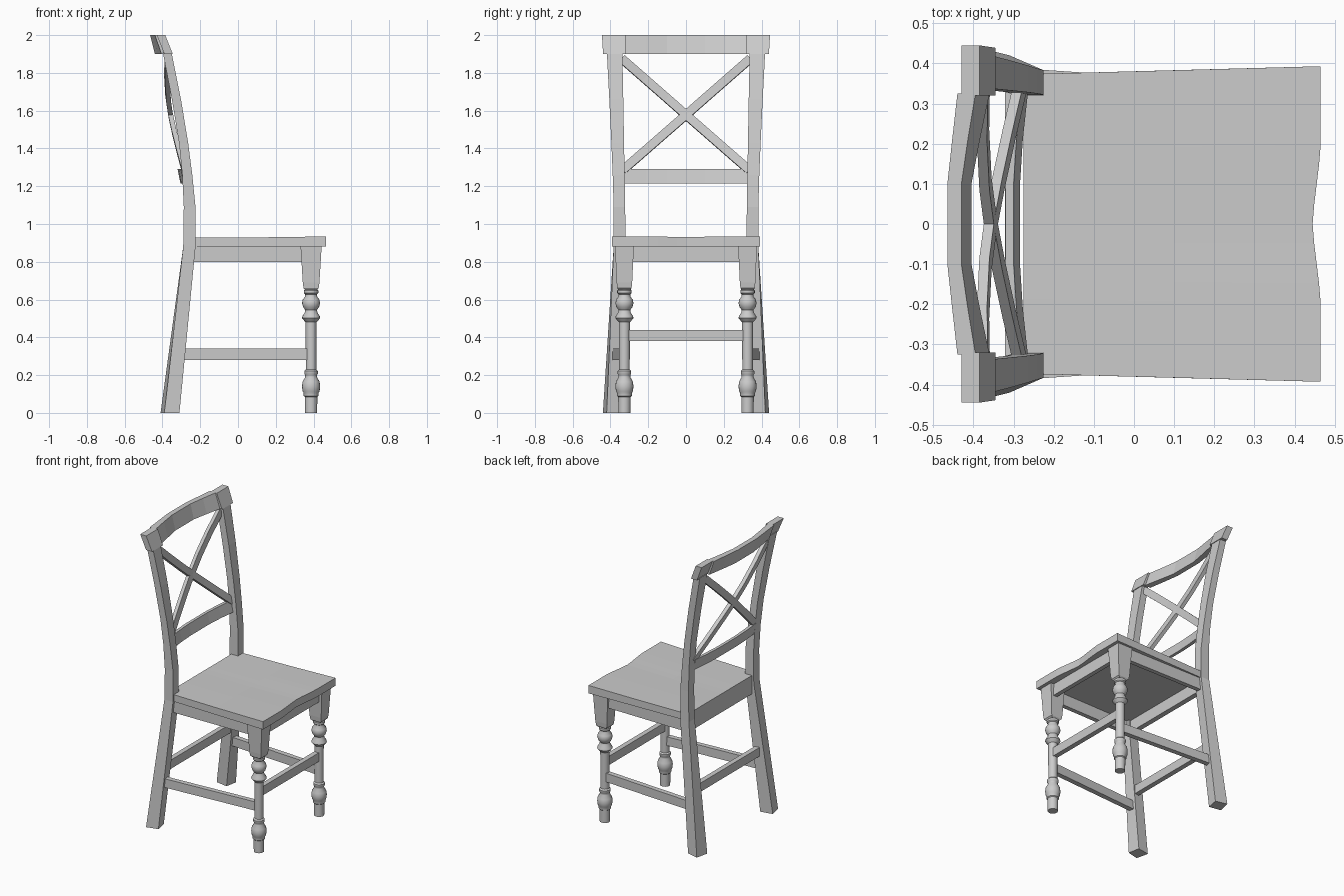
import bpy, bmesh
from math import cos, sin, pi
from mathutils import Vector

if "Cube" in bpy.data.objects:
    bpy.data.objects.remove(bpy.data.objects["Cube"])


def loft(name, rings, mirror=False, smooth=False):
    """Skin a list of equal-length rings, cap both ends, optionally mirror across y."""
    bm = bmesh.new()
    vs = [[bm.verts.new(p) for p in r] for r in rings]
    n = len(rings[0])
    for a, b in zip(vs, vs[1:]):
        for i in range(n):
            bm.faces.new((a[i], a[(i + 1) % n], b[(i + 1) % n], b[i]))
    bm.faces.new(vs[0])
    bm.faces.new(vs[-1])
    bmesh.ops.recalc_face_normals(bm, faces=bm.faces)
    me = bpy.data.meshes.new(name)
    bm.to_mesh(me)
    bm.free()
    ob = bpy.data.objects.new(name, me)
    bpy.context.collection.objects.link(ob)
    if mirror:
        m = ob.modifiers.new("mirror", 'MIRROR')
        m.use_axis = (False, True, False)
        m.use_mirror_merge = False
    if smooth:
        bpy.ops.object.select_all(action='DESELECT')
        ob.select_set(True)
        bpy.context.view_layer.objects.active = ob
        bpy.ops.object.shade_smooth_by_angle(angle=0.7)
    return ob


def rect(x0, x1, y0, y1, z):
    return [(x0, y0, z), (x1, y0, z), (x1, y1, z), (x0, y1, z)]


def bar_x(name, x0, y0, x1, y1, t, z0, z1):
    """Bar along x between two centre points, mirrored to both sides."""
    h = t / 2
    return loft(name, [[(x, y - h, z0), (x, y + h, z0), (x, y + h, z1), (x, y - h, z1)]
                       for x, y in ((x0, y0), (x1, y1))], mirror=True)


def bar_y(name, x0, x1, y, z0, z1):
    """Straight bar across the chair."""
    return loft(name, [rect(x0, x1, -y, y, z0), rect(x0, x1, -y, y, z1)])


# Rear legs, sweeping up into the back posts (slightly twisted at the floor)
leg = [[(-.41, .355, 0), (-.325, .34, 0), (-.31, .42, 0), (-.39, .44, 0)],
       rect(-.29, -.225, .32, .383, .88)]
for z, x0, x1, y0, y1 in ((1.09, -.287, -.225, .322, .383),
                          (1.26, -.295, -.242, .325, .388),
                          (1.43, -.312, -.264, .328, .395),
                          (1.66, -.35, -.302, .332, .406),
                          (1.91, -.398, -.352, .337, .419)):
    leg.append(rect(x0, x1, y0, y1, z))
loft("rear_leg", leg, mirror=True)

# Front legs: tapered square block above a turned shaft
LX, LY = .387, .326
loft("front_leg_block", [rect(LX - a, LX + a, LY - b, LY + b, z) for z, a, b in
     ((.65, .030, .030), (.66, .040, .038), (.69, .044, .041), (.885, .056, .050))], mirror=True)
profile = [(0, .032), (.085, .033), (.09, .039), (.105, .039), (.115, .045), (.14, .048),
           (.165, .045), (.19, .031), (.2, .031), (.207, .036), (.222, .036), (.23, .028),
           (.48, .029), (.487, .036), (.502, .048), (.512, .046), (.53, .034), (.545, .031),
           (.56, .042), (.58, .048), (.6, .044), (.617, .031), (.628, .031), (.634, .038),
           (.648, .038), (.655, .03)]
N = 20
loft("front_leg_turning", [[(LX + r * cos(2 * pi * i / N), LY + r * sin(2 * pi * i / N), z)
     for i in range(N)] for z, r in profile], mirror=True, smooth=True)

# Seat with hollowed front edge and a shallow dip
seat = []
for i in range(-8, 9):
    t = i / 8
    dip = max(0, 1 - (abs(t) / .5)) if abs(t) < .5 else 0
    dip = dip * dip * (3 - 2 * dip) * .5 + dip * .5
    xf = .465 - .02 * dip
    seat.append([(-.275, .373 * t, .88), (xf, .393 * t, .88), (xf, .393 * t, .934 - .003 * dip),
                 (.1, .383 * t, .929 - .003 * dip), (-.275, .373 * t, .927)])
loft("seat", seat)

# Aprons under the seat
bar_x("side_apron", -.25, .352, LX, .345, .03, .8, .882)
bar_y("front_apron", .39, .42, .3, .8, .882)
bar_y("rear_apron", -.275, -.24, .33, .8, .882)

# Stretchers between the legs
bar_x("side_stretcher", -.33, .374, LX, LY, .034, .28, .34)
bar_y("front_stretcher", LX - .017, LX + .017, LY, .38, .44)
bar_y("rear_stretcher", -.322, -.288, .36, .38, .44)


def curved_rail(name, stations, z0, z1):
    """Rail along y from half-stations (y, back_top, front_top, back_bottom, front_bottom)."""
    full = [(-s[0], *s[1:]) for s in reversed(stations)] + list(stations)
    return loft(name, [[(bt, y, z1), (ft, y, z1), (fb, y, z0), (bb, y, z0)]
                       for y, bt, ft, bb, fb in full])


# Back rails
curved_rail("top_rail", [(.1, -.465, -.43, -.44, -.405), (.21, -.453, -.414, -.424, -.384),
                         (.325, -.44, -.395, -.405, -.36)], 1.9, 2.0)
loft("top_rail_end", [[(-.43, y, 2), (-.385, y, 2), (-.345, y - d, 1.9), (-.39, y - d, 1.9)]
                      for y, d in ((.32, 0), (.445, .006))], mirror=True)
curved_rail("lower_back_rail", [(.1, -.32, -.3, -.305, -.284), (.21, -.314, -.293, -.3, -.277),
                                (.33, -.302, -.28, -.288, -.264)], 1.215, 1.29)

# Crossed bars of the back, bowed backwards; the mirror makes the second one
path = [Vector(p) for p in ((-.285, -.335, 1.285), (-.312, -.22, 1.385), (-.338, -.1, 1.49),
                            (-.357, 0, 1.577), (-.37, .1, 1.665), (-.376, .22, 1.77),
                            (-.374, .34, 1.875))]
side = Vector((-.12, -.66, .75)).normalized() * .023
depth = Vector((.0125, 0, .002))
loft("back_cross_bar", [[p + side + depth, p + side - depth, p - side - depth, p - side + depth]
                        for p in path], mirror=True)
